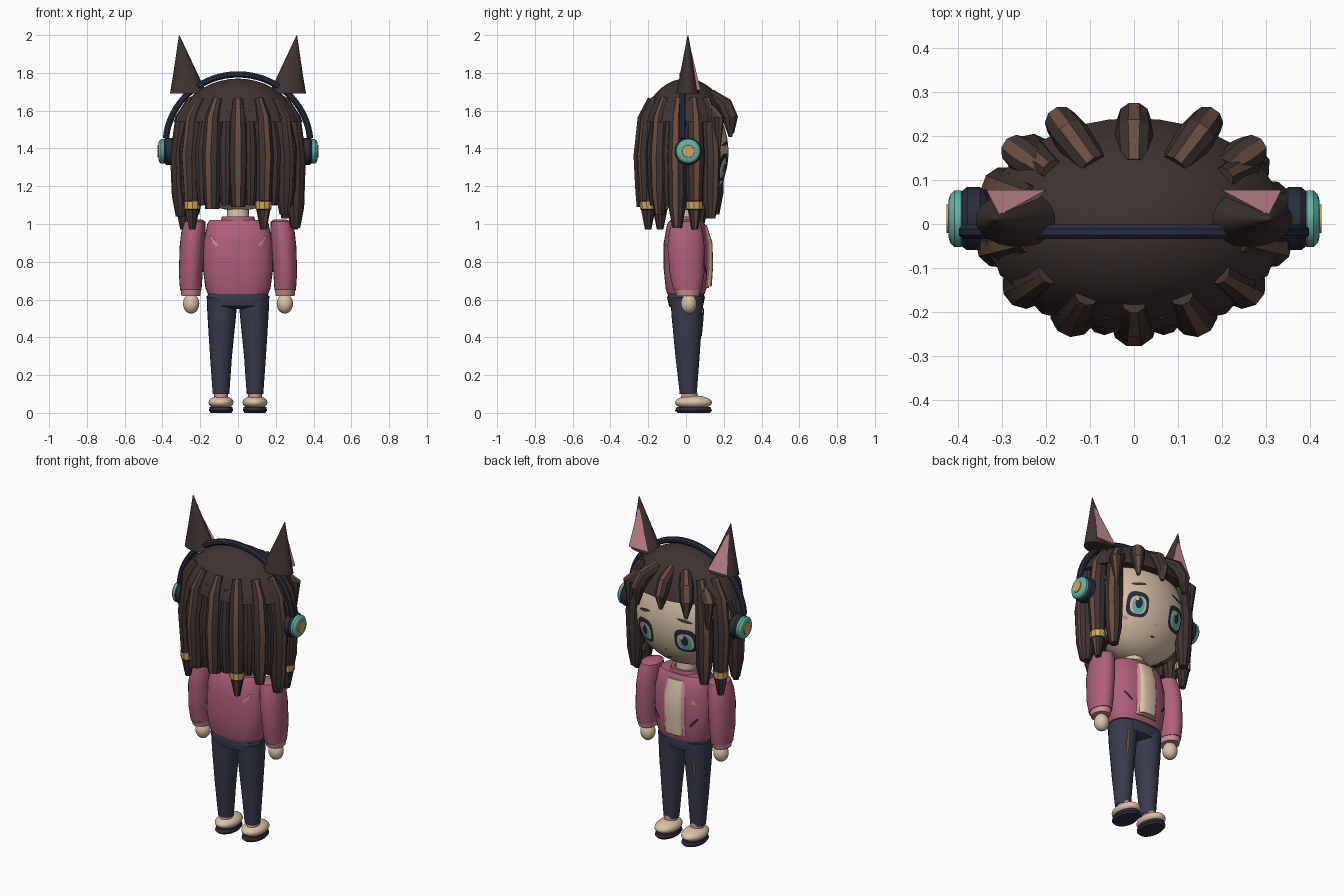
import bpy, bmesh, math
from mathutils import Vector, Matrix

if "Cube" in bpy.data.objects:
    bpy.data.objects.remove(bpy.data.objects["Cube"])

def material(name, r, g, b):
    m = bpy.data.materials.new(name)
    m.diffuse_color = (r, g, b, 1)
    m.use_nodes = True
    m.node_tree.nodes["Principled BSDF"].inputs["Base Color"].default_value = m.diffuse_color
    return m

HAIR = material("dark_hair", .050, .033, .032)
STRIPE = material("brown_streak", .15, .075, .053)
SKIN = material("cream_skin", .70, .54, .40)
PINK = material("light_pink", .60, .28, .30)
JACKET = material("rose_jacket", .43, .115, .20)
PANTS = material("slate_trousers", .040, .044, .075)
NAVY = material("navy", .022, .026, .048)
TEAL = material("teal", .13, .46, .38)
GOLD = material("gold", .66, .40, .11)
SOLE = material("plum_sole", .035, .024, .05)

def finish(name, bm, mats, recalc=True):
    if recalc:
        bmesh.ops.recalc_face_normals(bm, faces=bm.faces[:])
    me = bpy.data.meshes.new(name)
    bm.to_mesh(me)
    bm.free()
    for m in mats:
        me.materials.append(m)
    ob = bpy.data.objects.new(name, me)
    bpy.context.collection.objects.link(ob)
    return ob

def skin_rings(bm, rings):
    """Join rings of vertices with quads and cap both ends."""
    n, quads = len(rings[0]), []
    for a, b in zip(rings, rings[1:]):
        quads.append([bm.faces.new((a[k], a[(k + 1) % n], b[(k + 1) % n], b[k])) for k in range(n)])
    bm.faces.new(rings[0][::-1])
    bm.faces.new(rings[-1])
    return quads

def loft(name, rows, mat, n=24, p=2.0):
    """Stack of superellipse rings: (z, cx, cy, rx, ry)."""
    bm = bmesh.new()
    rings = []
    for z, cx, cy, rx, ry in rows:
        ring = []
        for k in range(n):
            c, s = math.cos(math.tau * k / n), math.sin(math.tau * k / n)
            ring.append(bm.verts.new((cx + rx * math.copysign(abs(c) ** (2 / p), c),
                                      cy + ry * math.copysign(abs(s) ** (2 / p), s), z)))
        rings.append(ring)
    skin_rings(bm, rings)
    return finish(name, bm, [mat])

def tube(name, pts, radii, out, mats, n=10, streak=False, band=None):
    """Tapered tube; the outward face may carry a streak, one segment a band."""
    bm = bmesh.new()
    pts, out, rings = [Vector(p) for p in pts], Vector(out), []
    for i, (p, r) in enumerate(zip(pts, radii)):
        t = (pts[min(i + 1, len(pts) - 1)] - pts[max(i - 1, 0)]).normalized()
        o = (out - t * out.dot(t)).normalized()
        s = t.cross(o)
        rings.append([bm.verts.new(p + r * (o * math.cos(a) + s * math.sin(a)))
                      for a in [math.tau * (k - .5) / n for k in range(n)]])
    for i, row in enumerate(skin_rings(bm, rings)):
        if streak:
            row[0].material_index = 1
        if band == i:
            for f in row:
                f.material_index = 2
    return finish(name, bm, mats)

def ball(name, c, r, mat, cuts=()):
    """Ellipsoid, optionally trimmed by planes (point, normal to discard)."""
    bm = bmesh.new()
    bmesh.ops.create_uvsphere(bm, u_segments=36, v_segments=24, radius=1,
                              matrix=Matrix.Translation(c) @ Matrix.Diagonal((*r, 1)))
    for co, no in cuts:
        res = bmesh.ops.bisect_plane(bm, geom=bm.verts[:] + bm.edges[:] + bm.faces[:],
                                     plane_co=co, plane_no=no, clear_outer=True)
        edges = [e for e in res["geom_cut"] if isinstance(e, bmesh.types.BMEdge)]
        bmesh.ops.contextual_create(bm, geom=edges)
    return finish(name, bm, [mat])

def decal(name, surf, cx, cz, rx, rz, mat, off=.004, rot=0, p=2.0, n=20, side=1):
    """Thin patch laid over the surface y = surf(x, z)."""
    bm = bmesh.new()
    def vert(u, w):
        x = cx + u * math.cos(rot) - w * math.sin(rot)
        z = cz + u * math.sin(rot) + w * math.cos(rot)
        return bm.verts.new((x, side * (surf(x, z) + off), z))
    mid, prev = vert(0, 0), None
    for q in (.5, 1):
        ring = []
        for k in range(n):
            c, s = math.cos(math.tau * k / n), math.sin(math.tau * k / n)
            ring.append(vert(q * rx * math.copysign(abs(c) ** (2 / p), c),
                             q * rz * math.copysign(abs(s) ** (2 / p), s)))
        for k in range(n):
            j = (k + 1) % n
            bm.faces.new((prev[j], prev[k], ring[k], ring[j]) if prev else (mid, ring[k], ring[j]))
        prev = ring
    bmesh.ops.recalc_face_normals(bm, faces=bm.faces[:])
    bm.normal_update()
    if sum(f.normal.y for f in bm.faces) * side < 0:
        bmesh.ops.reverse_faces(bm, faces=bm.faces[:])
    return finish(name, bm, [mat], False)

# Surfaces that carry painted details
def face_y(x, z):
    return .225 * math.sqrt(max(0, 1 - (x / .325) ** 2 - ((z - 1.38) / .31) ** 2))
def chest_y(x, z):
    return .118 * max(0, 1 - abs(x / .186) ** 2.5) ** .4

# Head, neck and hair masses
ball("head", (0, 0, 1.38), (.325, .225, .31), SKIN)
loft("neck", [(1.0, 0, 0, .06, .055), (1.12, 0, 0, .055, .05)], SKIN)
ball("hair_cap", (0, 0, 1.40), (.37, .26, .37), HAIR, [((0, 0, 1.54), (0, 0, -1))])
ball("back_hair", (0, 0, 1.38), (.338, .238, .33), HAIR,
     [((0, .02, 0), (0, 1, 0)), ((0, 0, 1.12), (0, 0, -1))])

# Hanging locks around the head: angle from the rear, lower end, banded or not
LOCKS = [(0, 1.09, 0), (26, .97, 1), (-26, 1.08, 0), (52, 1.05, 0), (-52, .97, 1),
         (78, .98, 0), (-78, 1.04, 0), (102, .97, 1), (-110, .97, 1),
         (125, 1.03, 0), (-132, 1.05, 0)]
HM = [HAIR, STRIPE, GOLD]
for deg, end, banded in LOCKS:
    a = math.radians(deg)
    d = Vector((.32 * math.sin(a), -.232 * math.cos(a), 0))
    out = (math.sin(a), -math.cos(a), 0)
    rows = [(1.66, .76, .028), (1.56, .92, .045), (1.36, .98, .053)]
    if banded:
        rows += [(1.125, .96, .042), (1.12, .96, .045), (1.08, .96, .043),
                 (1.075, .96, .038), (end, .96, .017)]
    else:
        rows += [(end + .11, .97, .047), (end, .97, .026 if end < 1.07 else .038)]
    tube("lock", [d * f + Vector((0, 0, z)) for z, f, r in rows], [r for *_, r in rows],
         out, HM, streak=True, band=4 if banded else None)

# Slim filler locks between the rear ones
for deg in (-65, -39, -13, 13, 39, 65):
    a = math.radians(deg)
    d = Vector((.31 * math.sin(a), -.225 * math.cos(a), 0))
    tube("filler_lock", [d * f + Vector((0, 0, z)) for z, f in ((1.6, .85), (1.4, .97), (1.2, .96), (1.1, .94))],
         [.03, .04, .036, .025], d, [HAIR])

# Fringe
for x0, y0, x1, y1, end in ((0, .13, 0, .24, 1.48), (.09, .13, .165, .23, 1.46), (-.09, .13, -.165, .23, 1.46),
                            (.20, .12, .265, .165, 1.38), (-.20, .12, -.265, .165, 1.38)):
    top = 1.68 if abs(x0) < .15 else 1.61
    mx, my = x0 * .3 + x1 * .7, y0 * .3 + y1 * .7
    tube("fringe_lock", [(x0, y0, top), (mx, my, top - .05), (x1, y1, 1.56), (x1, y1 + .005, end)],
         [.035, .043, .038, .01], (x1, y1, .1), HM, streak=True)

for s in (-1, 1):
    # Pointed ears with pink inner wedge
    loft("ear", [(1.69, s * .262, .01, .098, .062), (1.8, s * .279, .01, .063, .04),
                 (1.998, s * .311, .01, .002, .002)], HAIR)
    bm = bmesh.new()
    v = [bm.verts.new(c) for c in ((s * .20, .077, 1.71), (s * .335, .077, 1.71),
                                   (s * .265, .0, 1.71), (s * .306, .02, 1.95))]
    for f in ((0, 1, 3), (1, 2, 3), (2, 0, 3), (0, 2, 1)):
        bm.faces.new([v[k] for k in f])
    finish("inner_ear", bm, [PINK])

    # Headphone cups
    for name, prof, mat in (
            ("cup_pad", ((.335, .06), (.35, .072), (.38, .072), (.395, .06)), NAVY),
            ("cup_shell", ((.385, .055), (.393, .065), (.408, .065), (.418, .055), (.422, .04)), TEAL),
            ("cup_badge", ((.415, .034), (.426, .032)), GOLD)):
        tube(name, [(s * x, .012, 1.385) for x, r in prof], [r for x, r in prof], (0, 0, 1), [mat], n=28)

    # Eyes, brows and cheeks
    ex, ez = s * .135, 1.30
    decal("eye_outline", face_y, ex, ez, .063, .074, NAVY, .004, p=3)
    decal("eye_white", face_y, ex, ez - .006, .046, .052, SKIN, .006, p=2.6)
    decal("iris", face_y, ex, ez - .008, .035, .05, TEAL, .008)
    decal("pupil", face_y, ex, ez + .004, .02, .032, NAVY, .010)
    decal("eye_glint", face_y, ex + .014, ez + .026, .010, .012, SKIN, .012)
    decal("eyebrow", face_y, ex, 1.425, .045, .009, HAIR, .005, rot=-s * .2)
    decal("cheek", face_y, s * .20, 1.215, .028, .011, PINK, .004)

    # Sleeves, cuffs and hands
    loft("sleeve", [(1.025, s * .222, 0, .03, .045), (1.012, s * .228, 0, .055, .075),
                    (.96, s * .236, 0, .064, .09), (.88, s * .243, 0, .066, .098),
                    (.74, s * .25, .005, .063, .092), (.65, s * .25, .008, .057, .075)], JACKET)
    loft("cuff", [(.652, s * .25, .01, .054, .068), (.62, s * .25, .01, .05, .06)], PINK)
    ball("hand", (s * .248, .015, .578), (.043, .042, .052), SKIN)

    # Trouser legs, ankles and shoes
    loft("trouser_leg", [(.62, s * .084, .005, .082, .088), (.52, s * .086, .005, .076, .082),
                         (.3, s * .09, .008, .058, .064), (.10, s * .09, .012, .044, .045)], PANTS)
    loft("ankle", [(.12, s * .09, .018, .036, .04), (.07, s * .09, .018, .036, .045)], PINK)
    ball("shoe", (s * .09, .04, .055), (.066, .098, .037), SKIN)
    loft("shoe_sole", [(0, s * .09, .04, .055, .085), (.012, s * .09, .04, .064, .098),
                       (.03, s * .09, .04, .06, .09)], SOLE)
    def leg_y(x, z):
        k = (z - .10) / .52
        return .012 + (.045 + .043 * k) * math.sqrt(max(0, 1 - ((x - s * .088) / (.044 + .038 * k)) ** 2))
    decal("trouser_slit", leg_y, s * .115, .48, .008, .075, STRIPE, .005, p=4)

    # Jacket pockets and rear darts
    decal("pocket", chest_y, s * .125, .76, .007, .034, NAVY, .005, rot=s * -.7, p=4)
    decal("back_dart", chest_y, s * .13, .91, .009, .034, PINK, .005, rot=s * -.65, p=4, side=-1)

# Nose and mouth
decal("nose", face_y, 0, 1.215, .006, .008, PINK, .004)
decal("mouth", face_y, 0, 1.155, .016, .005, SOLE, .005)

# Headphone band
arc = [math.radians(5 + 170 * k / 32) for k in range(33)]
tube("headphone_band", [(.383 * math.cos(a), -.018, 1.42 + .372 * math.sin(a)) for a in arc],
     [.018] * 33, (0, 1, 0), [NAVY], n=8)

# Jacket body, collar, lining, shirt and badge
loft("jacket_body", [(1.02, 0, 0, .15, .085), (1.0, 0, 0, .163, .1), (.9, 0, 0, .183, .118),
                     (.76, 0, 0, .186, .118), (.66, 0, 0, .172, .108), (.63, 0, 0, .16, .1)],
     JACKET, n=32, p=2.5)
loft("collar", [(1.0, 0, 0, .095, .082), (1.04, 0, 0, .085, .075), (1.04, 0, 0, .065, .06),
                (1.02, 0, 0, .06, .055)], JACKET)
loft("jacket_lining", [(.66, 0, .06, .082, .062), (.76, 0, .06, .085, .072),
                       (.9, 0, .06, .085, .072), (.99, 0, .045, .08, .062)], PINK, p=3)
loft("shirt", [(.67, 0, .06, .062, .076), (.78, 0, .06, .064, .084),
               (.9, 0, .06, .064, .08), (.995, 0, .04, .06, .07)], SKIN, p=4)
decal("badge", chest_y, -.122, .88, .017, .02, GOLD, .005, n=3, rot=math.pi / 2)

# Hips
loft("hips", [(.645, 0, 0, .15, .09), (.61, 0, 0, .166, .1), (.565, 0, 0, .155, .09),
              (.55, 0, 0, .07, .06)], PANTS, p=2.4)

# Smooth shading with crisp edges
bpy.ops.object.select_all(action='SELECT')
bpy.context.view_layer.objects.active = bpy.context.scene.objects[0]
bpy.ops.object.shade_smooth_by_angle()
